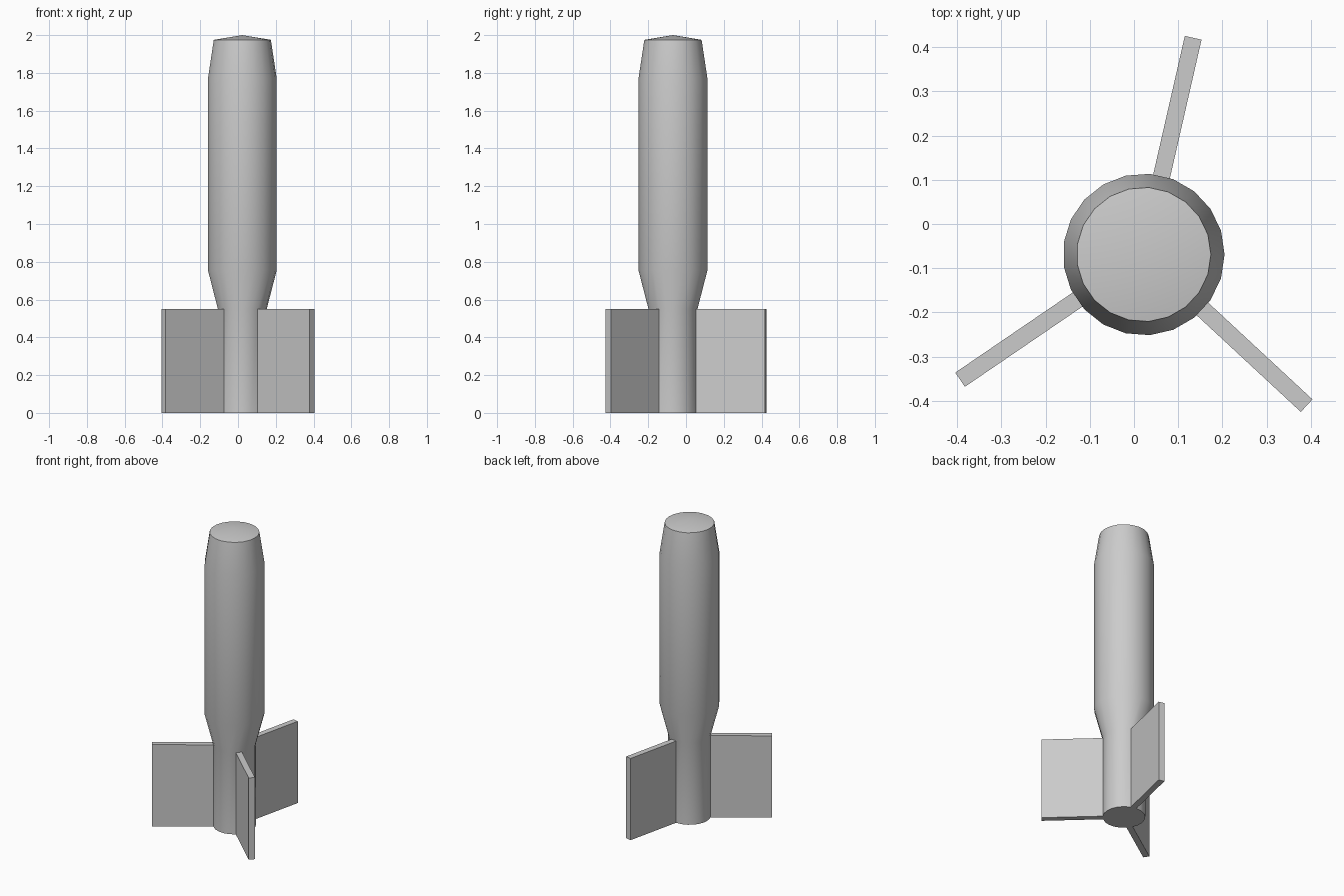
import bpy, bmesh, math

if "Cube" in bpy.data.objects:
    bpy.data.objects.remove(bpy.data.objects["Cube"])

SIDES = 21
CX, CY = 0.022, -0.069
# (radius, height) outline of the body
PROFILE = [(0.13, 0.0), (0.13, 0.55), (0.183, 0.755),
           (0.183, 1.77), (0.152, 1.975)]
FIN_REACH = 0.503          # distance of fin tips from the body axis
FIN_SIDES = (4, 12, 18)    # tail faces that grow a fin

bm = bmesh.new()


def ring(radius, z):
    return [bm.verts.new((CX + radius * math.cos(math.tau * i / SIDES),
                          CY + radius * math.sin(math.tau * i / SIDES), z))
            for i in range(SIDES)]


# Lathed body
rings = [ring(r, z) for r, z in PROFILE]
tail_faces = []
for k, (low, high) in enumerate(zip(rings, rings[1:])):
    for i in range(SIDES):
        j = (i + 1) % SIDES
        face = bm.faces.new((low[i], low[j], high[j], high[i]))
        if k == 0:
            tail_faces.append(face)

# Flat base and shallow pointed nose
bm.faces.new(rings[0][::-1])
tip = bm.verts.new((CX, CY, 2.0))
for i in range(SIDES):
    bm.faces.new((rings[-1][i], rings[-1][(i + 1) % SIDES], tip))
bm.normal_update()

# Fins pulled straight out of the tail faces
length = FIN_REACH - PROFILE[0][0] * math.cos(math.pi / SIDES)
for i in FIN_SIDES:
    normal = tail_faces[i].normal.copy()
    face = bmesh.ops.extrude_discrete_faces(bm, faces=[tail_faces[i]])["faces"][0]
    bmesh.ops.translate(bm, verts=face.verts, vec=normal * length)

bmesh.ops.recalc_face_normals(bm, faces=bm.faces)
mesh = bpy.data.meshes.new("finned_body")
bm.to_mesh(mesh)
bm.free()
body = bpy.data.objects.new("finned_body", mesh)
bpy.context.collection.objects.link(body)

# Smooth barrel, crisp fins and caps
bpy.context.view_layer.objects.active = body
body.select_set(True)
bpy.ops.object.shade_smooth_by_angle(angle=math.radians(30))
